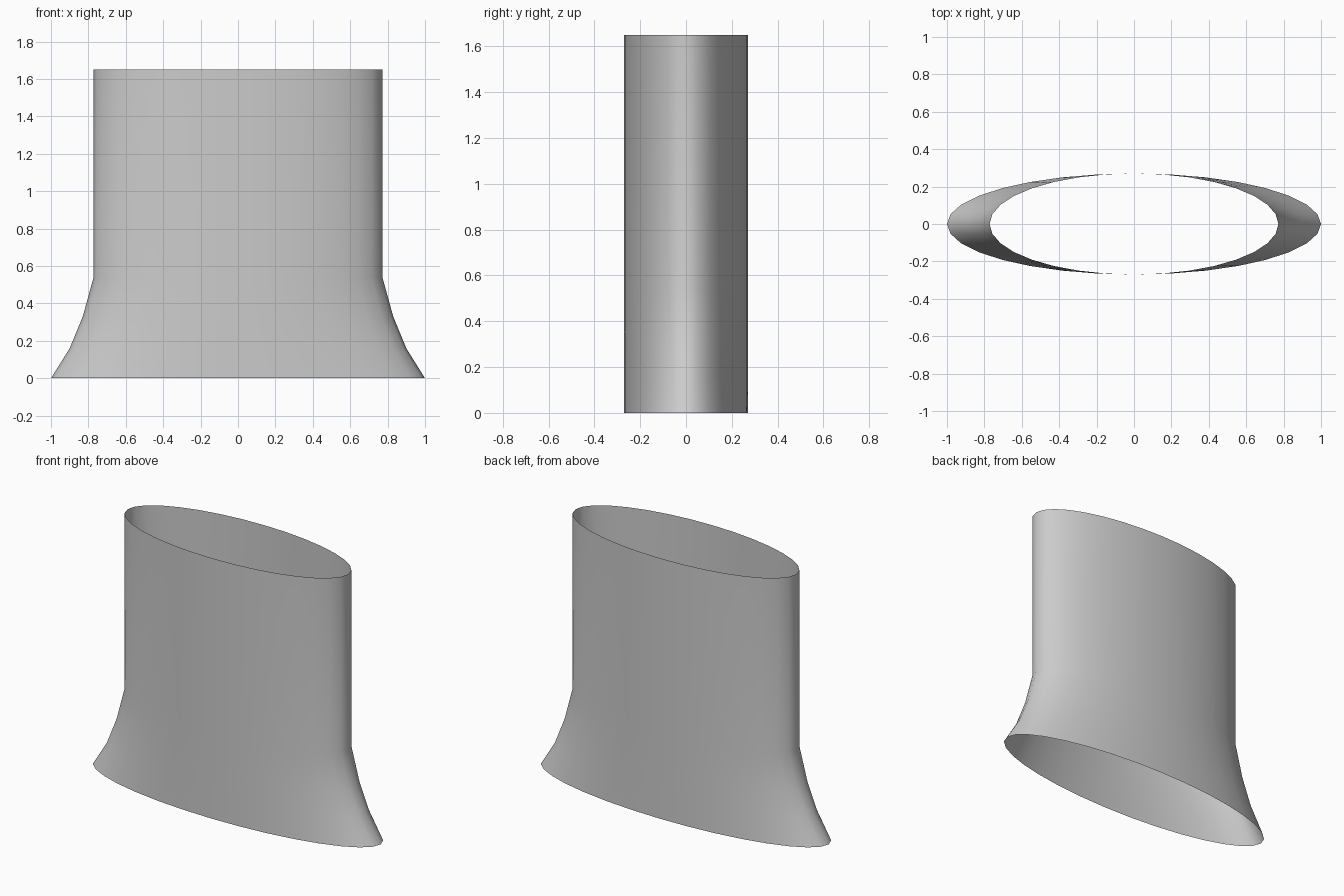
import bpy, bmesh
from math import cos, sin, tau

if "Cube" in bpy.data.objects:
    bpy.data.objects.remove(bpy.data.objects["Cube"])

SIDES = 32
DEPTH = 0.27  # constant half depth in y
# (half width in x, height) from flared foot to open rim
PROFILE = [(1.0, 0.0), (0.90, 0.16), (0.83, 0.33), (0.772, 0.54), (0.772, 1.65)]

# Open elliptical sleeve, single-walled, flaring sideways at the foot
bm = bmesh.new()
rings = [[bm.verts.new((w * cos(tau * i / SIDES), DEPTH * sin(tau * i / SIDES), z))
          for i in range(SIDES)] for w, z in PROFILE]
for low, high in zip(rings, rings[1:]):
    for i in range(SIDES):
        j = (i + 1) % SIDES
        bm.faces.new((low[i], low[j], high[j], high[i]))

mesh = bpy.data.meshes.new("flared_sleeve")
bm.to_mesh(mesh)
bm.free()
sleeve = bpy.data.objects.new("flared_sleeve", mesh)
bpy.context.collection.objects.link(sleeve)

# Smooth shading around the wall
for face in mesh.polygons:
    face.use_smooth = True
